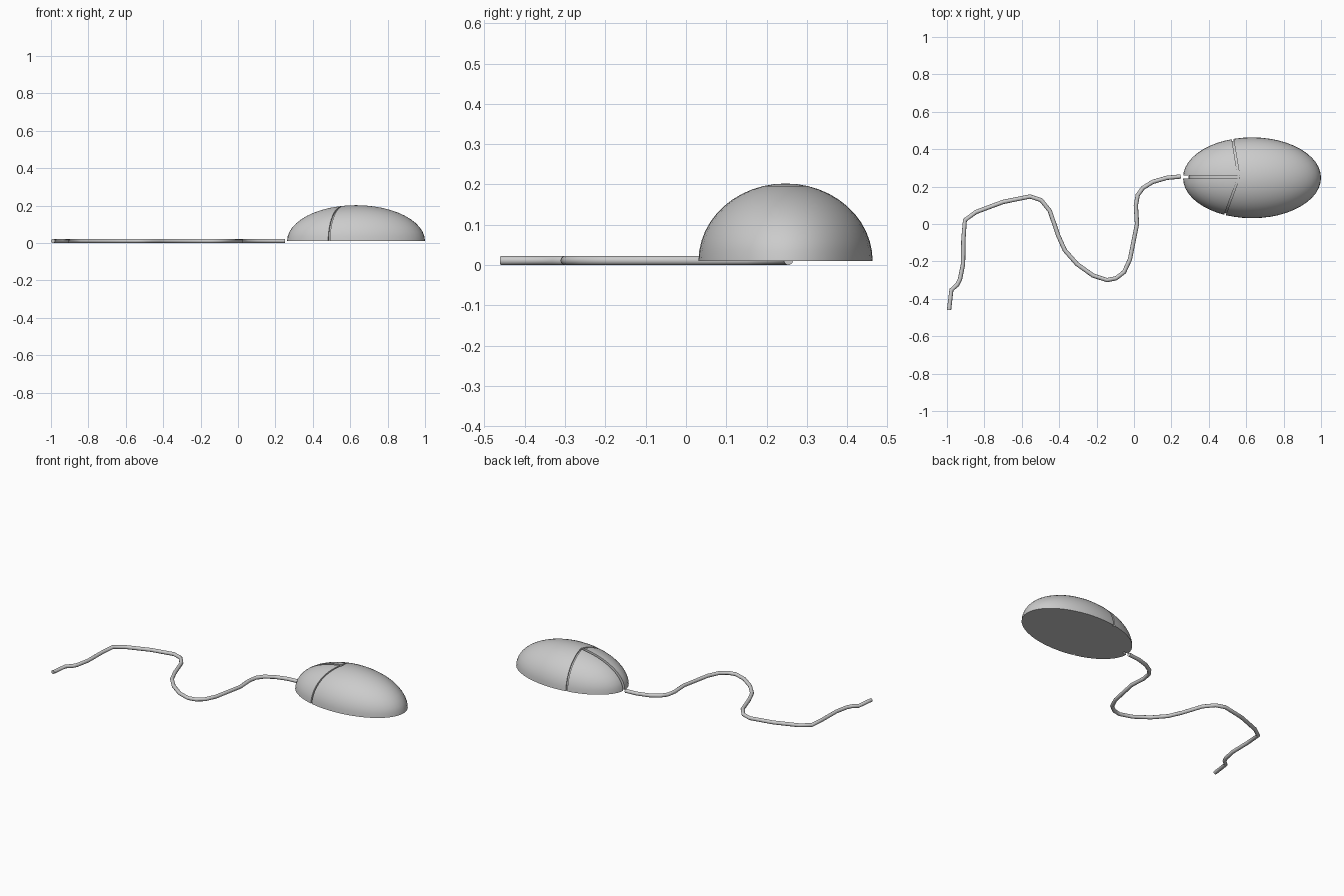
import bpy, bmesh
from mathutils import Vector, Matrix

if "Cube" in bpy.data.objects:
    bpy.data.objects.remove(bpy.data.objects["Cube"])

CENTRE = Vector((0.631, 0.247, 0.0105))
RADII = Vector((0.369, 0.216, 0.192))


def add_object(name, bm):
    bmesh.ops.recalc_face_normals(bm, faces=bm.faces)
    mesh = bpy.data.meshes.new(name)
    bm.to_mesh(mesh)
    bm.free()
    obj = bpy.data.objects.new(name, mesh)
    bpy.context.collection.objects.link(obj)
    return obj


def ellipsoid(name, factor=1.0, half=False):
    bm = bmesh.new()
    bmesh.ops.create_uvsphere(bm, u_segments=48, v_segments=24, radius=1)
    if half:
        cut = bmesh.ops.bisect_plane(bm, geom=bm.verts[:] + bm.edges[:] + bm.faces[:],
                                     dist=1e-5, plane_co=(0, 0, 0), plane_no=(0, 0, 1),
                                     clear_inner=True)
        rim = [e for e in bm.edges if e.is_boundary]
        bmesh.ops.contextual_create(bm, geom=rim)
    bm.transform(Matrix.Translation(CENTRE) @ Matrix.Diagonal((*(RADII * factor), 1)))
    return add_object(name, bm)


def apply_difference(obj, cutter):
    mod = obj.modifiers.new("cut", 'BOOLEAN')
    mod.operation = 'DIFFERENCE'
    mod.solver = 'EXACT'
    mod.object = cutter
    bpy.ops.object.select_all(action='DESELECT')
    bpy.context.view_layer.objects.active = obj
    obj.select_set(True)
    bpy.ops.object.modifier_apply(modifier=mod.name)


def cut_groove(body, outline, core_factor):
    # Upright wall with its inside removed, so it only cuts a shallow groove
    bm = bmesh.new()
    face = bm.faces.new([bm.verts.new((x, y, -0.1)) for x, y in outline])
    top = bmesh.ops.extrude_face_region(bm, geom=[face])["geom"]
    bmesh.ops.translate(bm, vec=(0, 0, 0.5),
                        verts=[v for v in top if isinstance(v, bmesh.types.BMVert)])
    wall = add_object("groove_cutter", bm)
    core = ellipsoid("groove_core", core_factor)
    wall.hide_render = core.hide_render = True
    apply_difference(wall, core)
    apply_difference(body, wall)
    for helper in (wall, core):
        bpy.data.objects.remove(helper)


# Body: half ellipsoid shell with a flat underside
body = ellipsoid("mouse_body", half=True)

# Bent groove behind the buttons
w = 0.005
back_edge = [(0.515, 0.53), (0.561, 0.252), (0.465, -0.01)]
cut_groove(body, [(x - w, y) for x, y in back_edge] +
           [(x + w, y) for x, y in reversed(back_edge)], 0.96)

# Centre groove between the two buttons
cut_groove(body, [(0.2, 0.244), (0.563, 0.244), (0.563, 0.26), (0.2, 0.26)], 0.92)

bpy.ops.object.select_all(action='DESELECT')
bpy.context.view_layer.objects.active = body
body.select_set(True)
bpy.ops.object.shade_smooth_by_angle(angle=0.6)

# Cable: round tube lying on the ground
path = [(0.25, 0.254), (0.176, 0.247), (0.10, 0.225), (0.048, 0.193), (0.02, 0.155),
        (0.01, 0.10), (0.016, 0.0), (-0.022, -0.19), (-0.053, -0.257), (-0.096, -0.29),
        (-0.144, -0.30), (-0.22, -0.275), (-0.305, -0.214), (-0.37, -0.14),
        (-0.406, -0.06), (-0.45, 0.07), (-0.497, 0.128), (-0.556, 0.147), (-0.70, 0.118),
        (-0.845, 0.064), (-0.904, 0.021), (-0.912, -0.08), (-0.914, -0.214),
        (-0.93, -0.294), (-0.945, -0.325), (-0.976, -0.352), (-0.989, -0.46)]
curve = bpy.data.curves.new("cable", 'CURVE')
curve.dimensions = '3D'
curve.bevel_depth = 0.0115
curve.bevel_resolution = 3
curve.use_fill_caps = True
spline = curve.splines.new('POLY')
spline.points.add(len(path) - 1)
for point, (x, y) in zip(spline.points, path):
    point.co = (x, y, 0.0115, 1)
cable = bpy.data.objects.new("cable", curve)
bpy.context.collection.objects.link(cable)
